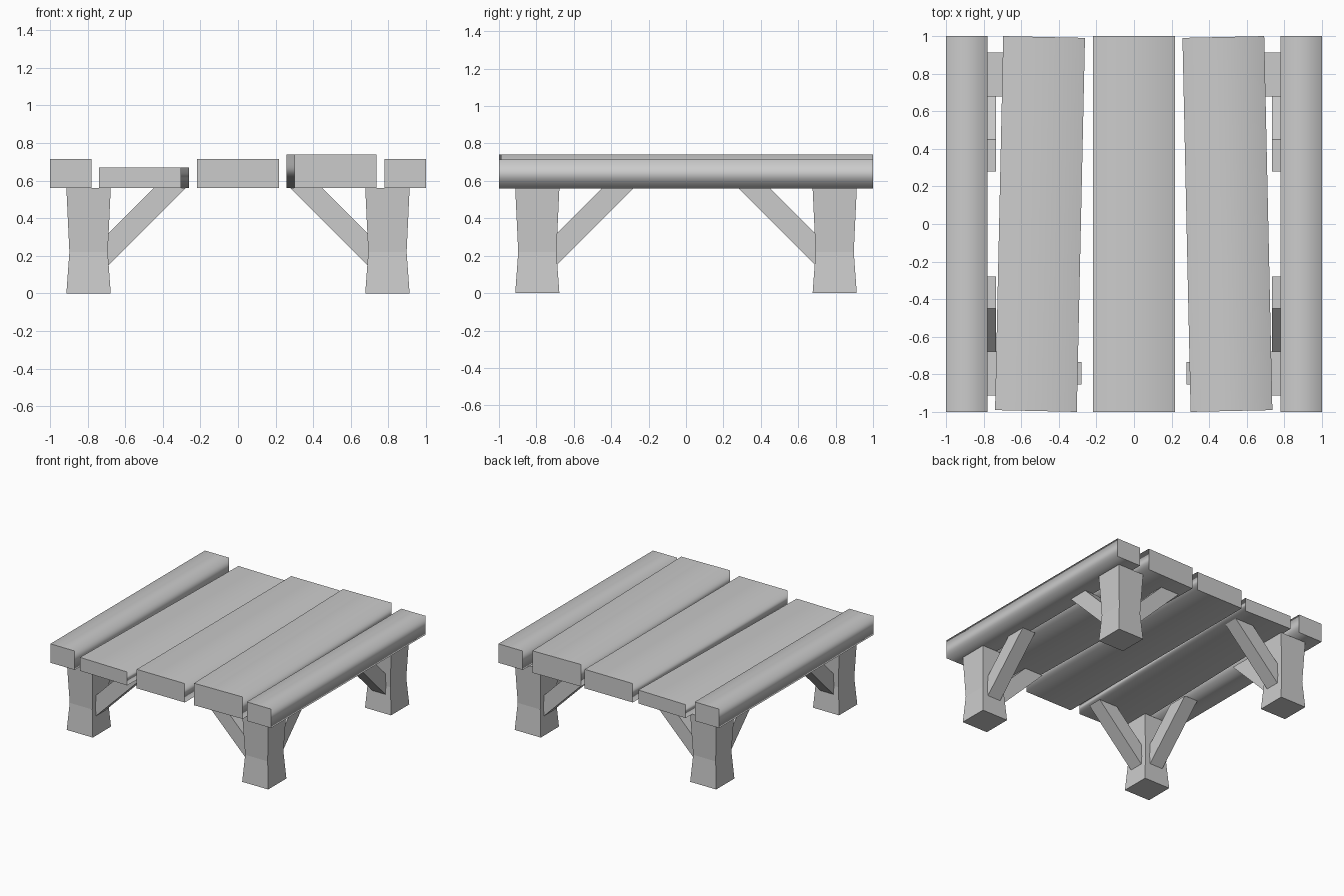
import bpy, bmesh, math
from mathutils import Vector

if "Cube" in bpy.data.objects:
    bpy.data.objects.remove(bpy.data.objects["Cube"])

BOARD_Z = 0.56    # underside of the table top
LEG_C = 0.795     # leg centre distance from both axes


def add_object(name, bm):
    bmesh.ops.recalc_face_normals(bm, faces=bm.faces)
    mesh = bpy.data.meshes.new(name)
    bm.to_mesh(mesh)
    bm.free()
    obj = bpy.data.objects.new(name, mesh)
    bpy.context.collection.objects.link(obj)
    return obj


def mirror_xy(obj):
    mod = obj.modifiers.new("mirror", 'MIRROR')
    mod.use_axis = (True, True, False)
    mod.use_mirror_merge = False


def plank(name, x, width, top, length=2.0, angle=0.0):
    bm = bmesh.new()
    bmesh.ops.create_cube(bm, size=1)
    bmesh.ops.scale(bm, vec=(width, length, top - BOARD_Z), verts=bm.verts)
    # long edges softly shaded, cut ends crisp
    for f in bm.faces:
        f.smooth = True
    for e in bm.edges:
        a, b = e.verts
        e.smooth = abs(a.co.y - b.co.y) > 0.1
    obj = add_object(name, bm)
    obj.location = (x, 0, (top + BOARD_Z) / 2)
    obj.rotation_euler.z = math.radians(angle)
    mod = obj.modifiers.new("area_normals", 'WEIGHTED_NORMAL')
    mod.keep_sharp = True


def extrude_profile(name, points, offset):
    bm = bmesh.new()
    face = bm.faces.new([bm.verts.new(p) for p in points])
    ext = bmesh.ops.extrude_face_region(bm, geom=[face])
    verts = [g for g in ext["geom"] if isinstance(g, bmesh.types.BMVert)]
    bmesh.ops.translate(bm, vec=Vector(offset), verts=verts)
    return add_object(name, bm)


# Table top boards; the second and fourth sit slightly askew
plank("left_edge_board", -0.89, 0.22, 0.715)
plank("left_board", -0.50, 0.435, 0.67, 1.99, -1.25)
plank("middle_board", 0.0, 0.435, 0.715)
plank("right_board", 0.497, 0.435, 0.74, 1.99, 1.25)
plank("right_edge_board", 0.89, 0.22, 0.715)

# Legs: square rings pinched at the waist
bm = bmesh.new()
rings = []
for z, h in ((0, 0.118), (0.22, 0.102), (BOARD_Z, 0.118)):
    rings.append([bm.verts.new((LEG_C + sx * h, LEG_C + sy * h, z))
                  for sx, sy in ((-1, -1), (1, -1), (1, 1), (-1, 1))])
for lo, hi in zip(rings, rings[1:]):
    for i in range(4):
        j = (i + 1) % 4
        bm.faces.new((lo[i], lo[j], hi[j], hi[i]))
bm.faces.new(rings[0])
bm.faces.new(rings[-1])
mirror_xy(add_object("legs", bm))

# Diagonal braces, two per leg
profile = [(0.28, BOARD_Z), (0.45, BOARD_Z), (0.72, 0.29), (0.72, 0.12)]
side = LEG_C - 0.06
mirror_xy(extrude_profile("cross_braces", [(r, side, z) for r, z in profile], (0, 0.12, 0)))
mirror_xy(extrude_profile("side_braces", [(side, r, z) for r, z in profile], (0.12, 0, 0)))
